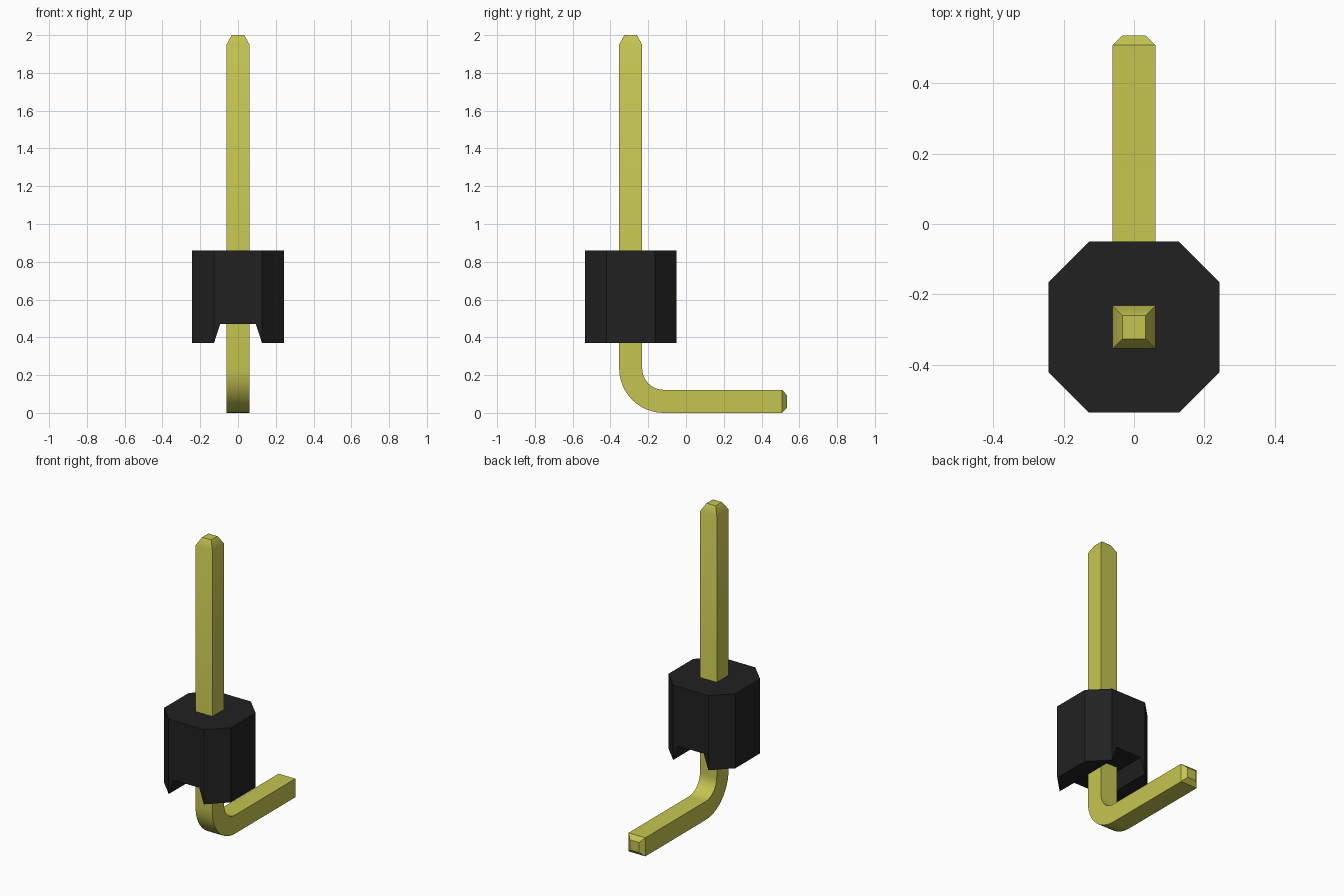
import bpy, bmesh, math
from mathutils import Vector

cube = bpy.data.objects.get("Cube")
if cube:
    bpy.data.objects.remove(cube, do_unlink=True)


def make_material(name, color, roughness):
    mat = bpy.data.materials.new(name)
    mat.use_nodes = True
    mat.diffuse_color = color
    bsdf = mat.node_tree.nodes["Principled BSDF"]
    bsdf.inputs["Base Color"].default_value = color
    bsdf.inputs["Roughness"].default_value = roughness
    return mat


def finish(bm, name, mat):
    bmesh.ops.recalc_face_normals(bm, faces=bm.faces)
    mesh = bpy.data.meshes.new(name)
    bm.to_mesh(mesh)
    bm.free()
    obj = bpy.data.objects.new(name, mesh)
    bpy.context.collection.objects.link(obj)
    mesh.materials.append(mat)
    return obj


gold = make_material("yellow metal", (0.56, 0.56, 0.082, 1), 0.4)
black = make_material("black plastic", (0.0155, 0.0155, 0.0155, 1), 0.7)

PIN_Y = -0.293    # centre line of the upright leg
HALF = 0.061      # half thickness of the pin
TIP = 0.033       # half thickness at the chamfered ends
BEND = 0.175      # centre line radius of the bend

# Bent square pin: square rings swept along the leg, the bend and the foot
rings = [(PIN_Y, 2.0, 0, TIP), (PIN_Y, 1.95, 0, HALF)]
steps = 12
for i in range(steps + 1):
    a = math.pi / 2 * i / steps
    rings.append((PIN_Y + BEND * (1 - math.cos(a)),
                  HALF + BEND * (1 - math.sin(a)), a, HALF))
rings += [(0.508, HALF, math.pi / 2, HALF), (0.535, HALF, math.pi / 2, TIP)]

bm = bmesh.new()
loops = []
for y, z, a, half in rings:
    side = Vector((0, math.cos(a), math.sin(a))) * half
    across = Vector((half, 0, 0))
    centre = Vector((0, y, z))
    loops.append([bm.verts.new(centre + across * u + side * v)
                  for u, v in ((-1, -1), (1, -1), (1, 1), (-1, 1))])
for low, high in zip(loops, loops[1:]):
    for k in range(4):
        n = (k + 1) % 4
        bm.faces.new((low[k], low[n], high[n], high[k]))
bm.faces.new(loops[0])
bm.faces.new(loops[-1])
pin = finish(bm, "bent_pin", gold)
bpy.ops.object.select_all(action='DESELECT')
pin.select_set(True)
bpy.context.view_layer.objects.active = pin
bpy.ops.object.shade_smooth_by_angle(angle=math.radians(30))

# Housing: notched front profile, extruded to the back
BODY = 0.243
half_profile = [(BODY, 0.86), (BODY, 0.37), (0.127, 0.37), (0.094, 0.47)]
profile = half_profile + [(-x, z) for x, z in reversed(half_profile)]
bm = bmesh.new()
face = bm.faces.new([bm.verts.new((x, PIN_Y - BODY, z)) for x, z in profile])
ext = bmesh.ops.extrude_face_region(bm, geom=[face])
moved = [v for v in ext["geom"] if isinstance(v, bmesh.types.BMVert)]
bmesh.ops.translate(bm, verts=moved, vec=(0, 2 * BODY, 0))
bmesh.ops.recalc_face_normals(bm, faces=bm.faces)

# Chamfer the four upright corners into an octagon
corners = [e for e in bm.edges
           if all(abs(v.co.x) > BODY - 0.001 for v in e.verts)
           and abs(e.verts[0].co.z - e.verts[1].co.z) > 0.1]
bmesh.ops.bevel(bm, geom=corners, offset=0.115, offset_type='OFFSET',
                segments=1, affect='EDGES', clamp_overlap=False)
# offset is measured along each wall, since the walls meet at right angles
finish(bm, "housing", black)
